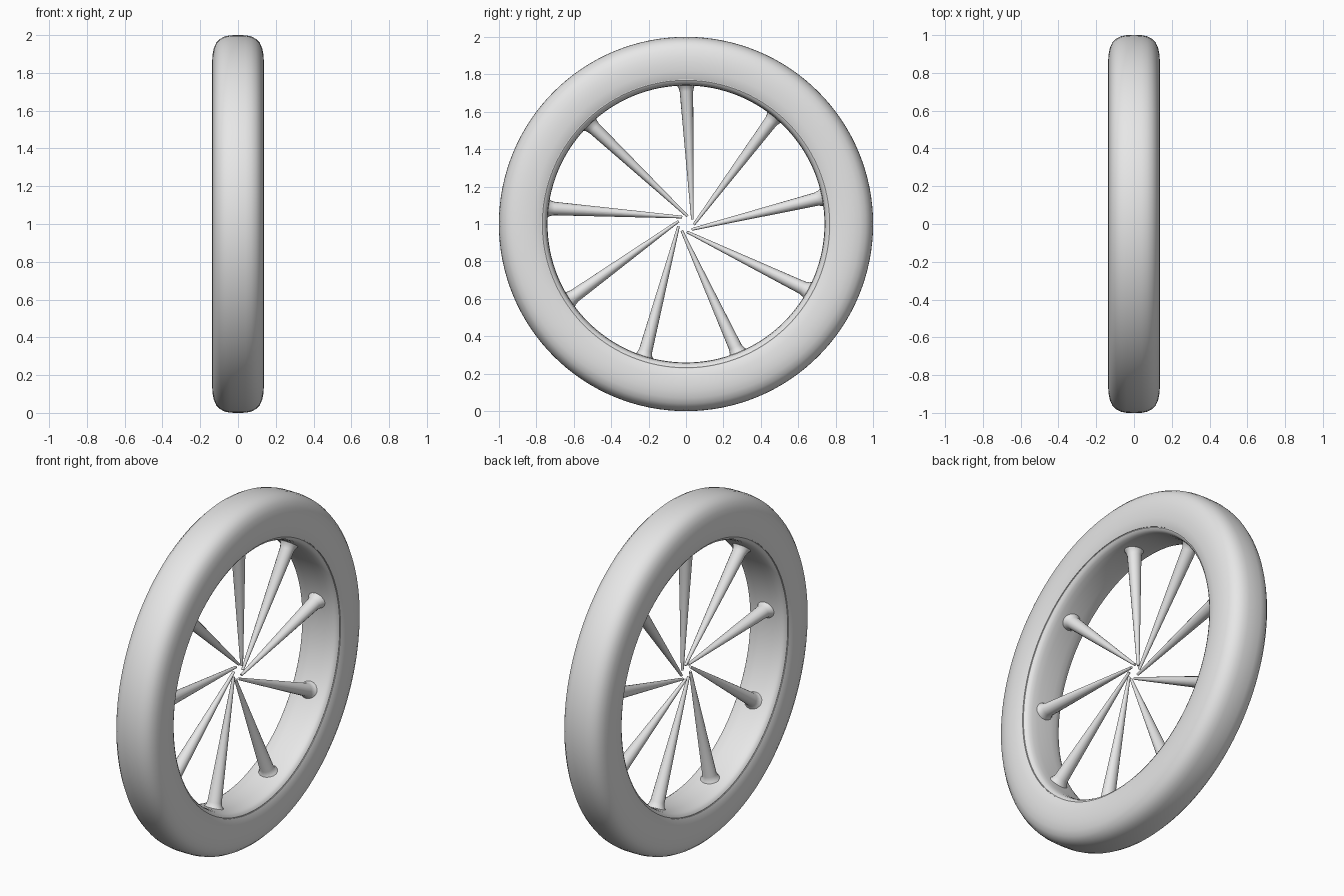
import bpy
import bmesh
import math
from mathutils import Vector

if "Cube" in bpy.data.objects:
    bpy.data.objects.remove(bpy.data.objects["Cube"], do_unlink=True)

HUB = Vector((0, 0, 1))
SPOKES = 9

grey = bpy.data.materials.new("plain grey")
grey.use_nodes = True
grey.diffuse_color = (0.8, 0.8, 0.8, 1)
grey.node_tree.nodes["Principled BSDF"].inputs["Base Color"].default_value = (0.8, 0.8, 0.8, 1)


def finish(bm, name):
    """Turn a bmesh into a smooth-shaded object."""
    bmesh.ops.recalc_face_normals(bm, faces=bm.faces)
    mesh = bpy.data.meshes.new(name)
    bm.to_mesh(mesh)
    bm.free()
    mesh.materials.append(grey)
    obj = bpy.data.objects.new(name, mesh)
    bpy.context.collection.objects.link(obj)
    bpy.ops.object.select_all(action='DESELECT')
    obj.select_set(True)
    bpy.context.view_layer.objects.active = obj
    bpy.ops.object.shade_smooth_by_angle(angle=math.radians(35))
    return obj


def bridge(bm, a, b):
    """Join two equal rings of vertices with quads."""
    n = len(a)
    for i in range(n):
        j = (i + 1) % n
        bm.faces.new((a[i], a[j], b[j], b[i]))


def revolve(name, half, segments=128):
    """Mirror a half section of (x, radius) points and turn it about the axle."""
    section = half + [(-x, r) for x, r in reversed(half) if x > 0]
    bm = bmesh.new()
    rings = []
    for i in range(segments):
        a = math.tau * i / segments
        rings.append([bm.verts.new(HUB + Vector((x, r * math.cos(a), r * math.sin(a))))
                      for x, r in section])
    for i in range(segments):
        bridge(bm, rings[i], rings[(i + 1) % segments])
    return finish(bm, name)


def spoke(name, angle, sides=16):
    """Tapered rod, flared at the rim, its thin tip set off to one side of the axle."""
    def polar(r, a):
        return HUB + Vector((0, r * math.cos(a), r * math.sin(a)))
    base = polar(0.76, angle)
    tip = polar(0.042, angle - math.radians(55))
    run = tip - base
    across = Vector((1, 0, 0))
    side = run.normalized().cross(across)
    bm = bmesh.new()
    rings = []
    for t, r in ((0, 0.06), (0.025, 0.05), (0.04, 0.042), (0.07, 0.036), (1, 0.007)):
        rings.append([bm.verts.new(base + run * t
                                   + across * r * 1.1 * math.cos(math.tau * k / sides)
                                   + side * r * math.sin(math.tau * k / sides))
                      for k in range(sides)])
    for a, b in zip(rings, rings[1:]):
        bridge(bm, a, b)
    bm.faces.new(rings[0])
    bm.faces.new(rings[-1])
    return finish(bm, name)


# Tyre: rounded tread, nearly flat sidewalls
revolve("tyre", [(0, 1), (0.04, 0.999), (0.07, 0.993), (0.095, 0.98), (0.115, 0.96),
                 (0.128, 0.93), (0.135, 0.895), (0.137, 0.86), (0.135, 0.82),
                 (0.13, 0.79), (0.123, 0.772), (0.1, 0.772)])

# Rim: rounded inner band
revolve("rim", [(0, 0.78), (0.118, 0.78), (0.12, 0.768), (0.113, 0.756),
                (0.1, 0.748), (0.08, 0.743), (0.045, 0.74), (0, 0.74)])

# Spokes
for n in range(SPOKES):
    spoke(f"spoke_{n + 1}", math.radians(90 - 39.5 * n))
